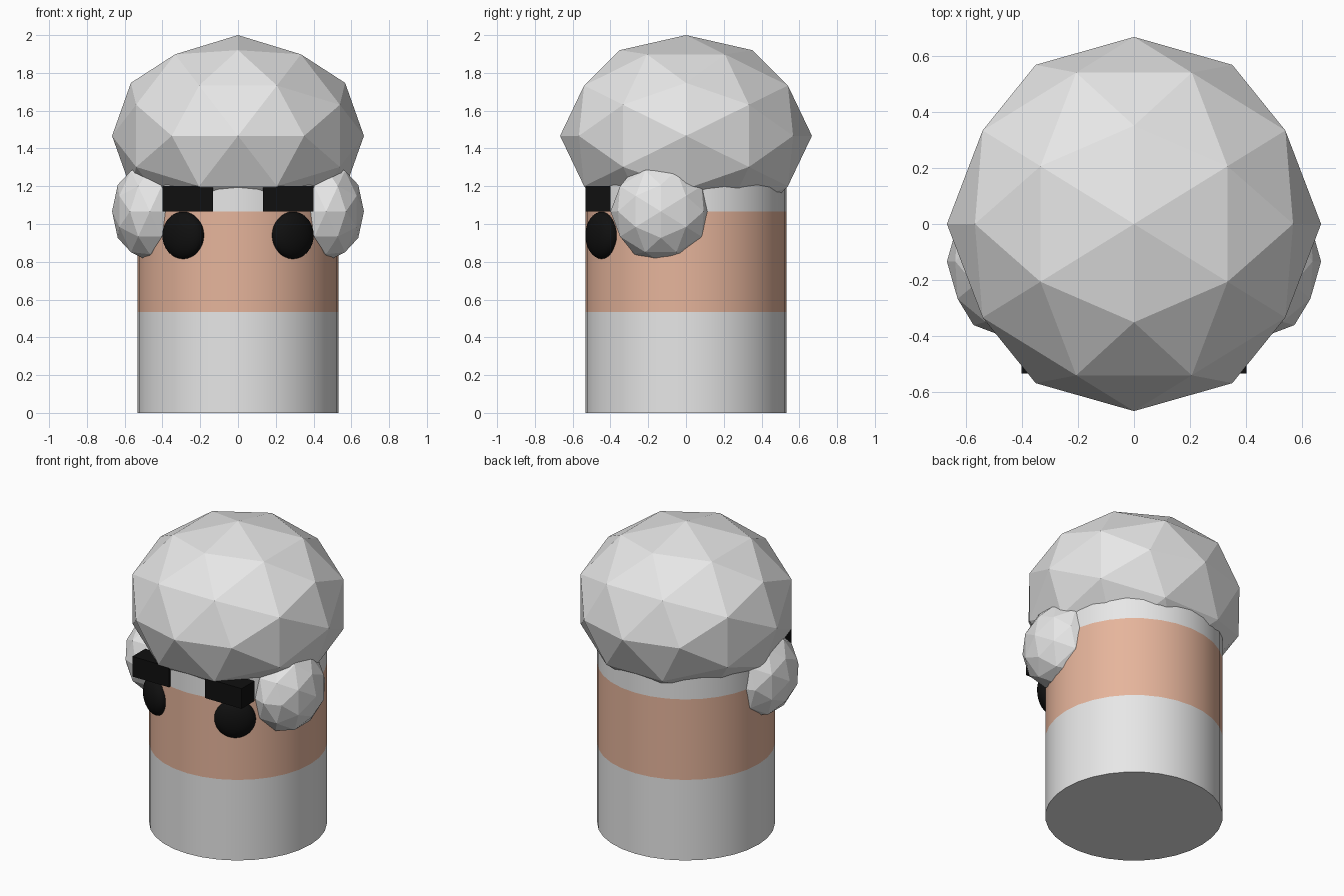
import bpy, bmesh, math
from mathutils import Vector, Matrix

if "Cube" in bpy.data.objects:
    bpy.data.objects.remove(bpy.data.objects["Cube"])

U = 1 / 15  # modelling grid unit


def mat(name, col):
    m = bpy.data.materials.new(name)
    m.diffuse_color = (*col, 1)
    m.use_nodes = True
    m.node_tree.nodes["Principled BSDF"].inputs["Base Color"].default_value = m.diffuse_color
    return m


WHITE = mat("white", (0.8, 0.8, 0.8))
SKIN = mat("skin", (0.79, 0.46, 0.33))
BLACK = mat("black", (0.005, 0.005, 0.005))


def finish(name, bm, mats, smooth=False):
    bmesh.ops.recalc_face_normals(bm, faces=bm.faces[:])
    me = bpy.data.meshes.new(name)
    bm.to_mesh(me)
    bm.free()
    ob = bpy.data.objects.new(name, me)
    bpy.context.collection.objects.link(ob)
    for m in mats:
        me.materials.append(m)
    if smooth:
        bpy.ops.object.select_all(action='DESELECT')
        bpy.context.view_layer.objects.active = ob
        ob.select_set(True)
        bpy.ops.object.shade_smooth_by_angle(angle=math.radians(30))
    return ob


def facet_ball(name, loc, size):
    """80-sided ball with an edge midpoint on every axis."""
    phi = (1 + 5 ** 0.5) / 2
    pts = []
    for a in (-1, 1):
        for b in (-phi, phi):
            pts += [Vector(p).normalized() for p in ((0, a, b), (a, b, 0), (b, 0, a))]
    mids = [(p + q).normalized() for i, p in enumerate(pts) for q in pts[:i]
            if (p - q).length < 1.1]
    bm = bmesh.new()
    for p in pts + mids:
        bm.verts.new(p)
    bmesh.ops.convex_hull(bm, input=bm.verts[:])
    for v in bm.verts:
        v.co = Vector([c * s for c, s in zip(v.co, size)]) + Vector(loc)
    return finish(name, bm, [WHITE])


# body: stacked rings, the middle band is the face
bm = bmesh.new()
N, R = 32, 8 * U
levels = [0, 8 * U, 16 * U, 20 * U]
rings = [[bm.verts.new((R * math.cos(2 * math.pi * i / N), R * math.sin(2 * math.pi * i / N), z))
          for i in range(N)] for z in levels]
for k in range(3):
    for i in range(N):
        j = (i + 1) % N
        f = bm.faces.new((rings[k][i], rings[k][j], rings[k + 1][j], rings[k + 1][i]))
        f.material_index = 1 if k == 1 else 0
bm.faces.new(rings[0])
bm.faces.new(rings[-1])
finish("body", bm, [WHITE, SKIN], True)

# big hair
facet_ball("hair", (0, 0, 22 * U), (10 * U, 10 * U, 8 * U))

for side, s in (("left", -1), ("right", 1)):
    # side hair puff
    facet_ball("side_puff_" + side, (s * 7 * U, -2 * U, 16 * U), (3 * U, 4 * U, 4 * U))
    # eyebrow block
    bm = bmesh.new()
    bmesh.ops.create_cube(bm, size=1, matrix=Matrix.Translation((s * 4 * U, -7 * U, 17 * U))
                          @ Matrix.Diagonal((4 * U, 2 * U, 2 * U, 1)))
    finish("eyebrow_" + side, bm, [BLACK])
    # flattened eye lying along the face
    bm = bmesh.new()
    bmesh.ops.create_uvsphere(bm, u_segments=32, v_segments=16, radius=1,
                              matrix=Matrix.Translation((s * 0.29, -0.445, 0.94))
                              @ Matrix.Rotation(s * math.radians(33), 4, 'Z')
                              @ Matrix.Diagonal((0.125, 0.067, 0.125, 1)))
    finish("eye_" + side, bm, [BLACK], True)
